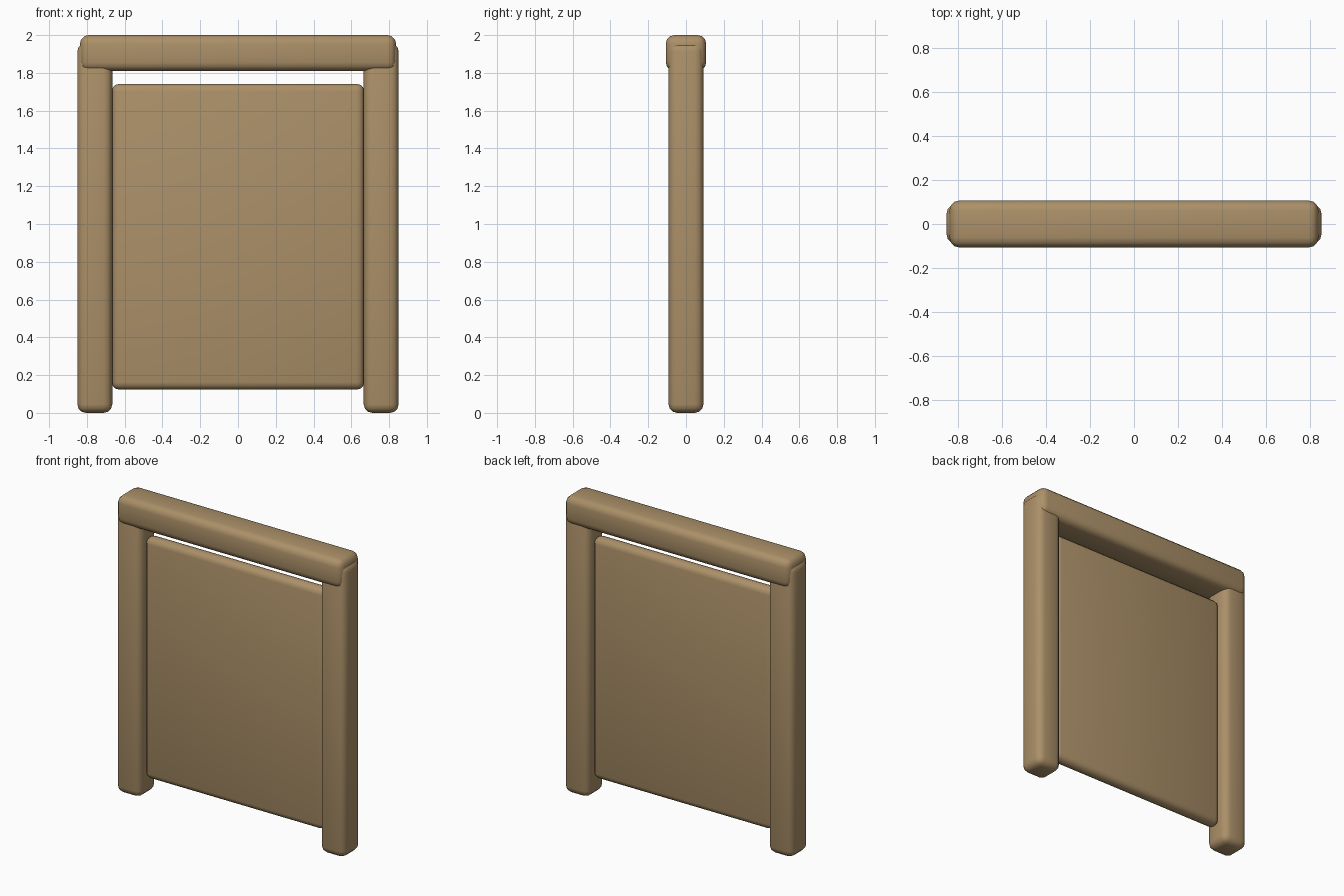
import bpy

if "Cube" in bpy.data.objects:
    bpy.data.objects.remove(bpy.data.objects["Cube"])

wood = bpy.data.materials.new("wood")
wood.diffuse_color = (0.41, 0.28, 0.14, 1)
wood.use_nodes = True
wood.node_tree.nodes["Principled BSDF"].inputs["Base Color"].default_value = wood.diffuse_color


def rounded_box(name, lo, hi, radius):
    """Smooth box between two corners with bevelled edges."""
    centre = [(a + b) / 2 for a, b in zip(lo, hi)]
    bpy.ops.mesh.primitive_cube_add(size=1, location=centre)
    ob = bpy.context.object
    ob.name = name
    ob.scale = [b - a for a, b in zip(lo, hi)]
    bpy.ops.object.transform_apply(location=False, rotation=False, scale=True)
    bevel = ob.modifiers.new("rounding", 'BEVEL')
    bevel.width = radius
    bevel.segments = 3
    bpy.ops.object.shade_smooth()
    ob.data.materials.append(wood)
    return ob


# Upright posts, slightly proud of the rail ends
for side, x in (("left", -0.758), ("right", 0.758)):
    rounded_box(side + "_post", (x - 0.0925, -0.0925, 0),
                (x + 0.0925, 0.0925, 1.96), 0.046)

# Rail across the top
rounded_box("top_rail", (-0.837, -0.107, 1.81), (0.837, 0.107, 2.0), 0.046)

# Thin panel held between the posts
rounded_box("panel", (-0.668, -0.044, 0.123), (0.668, 0.044, 1.742), 0.04)
